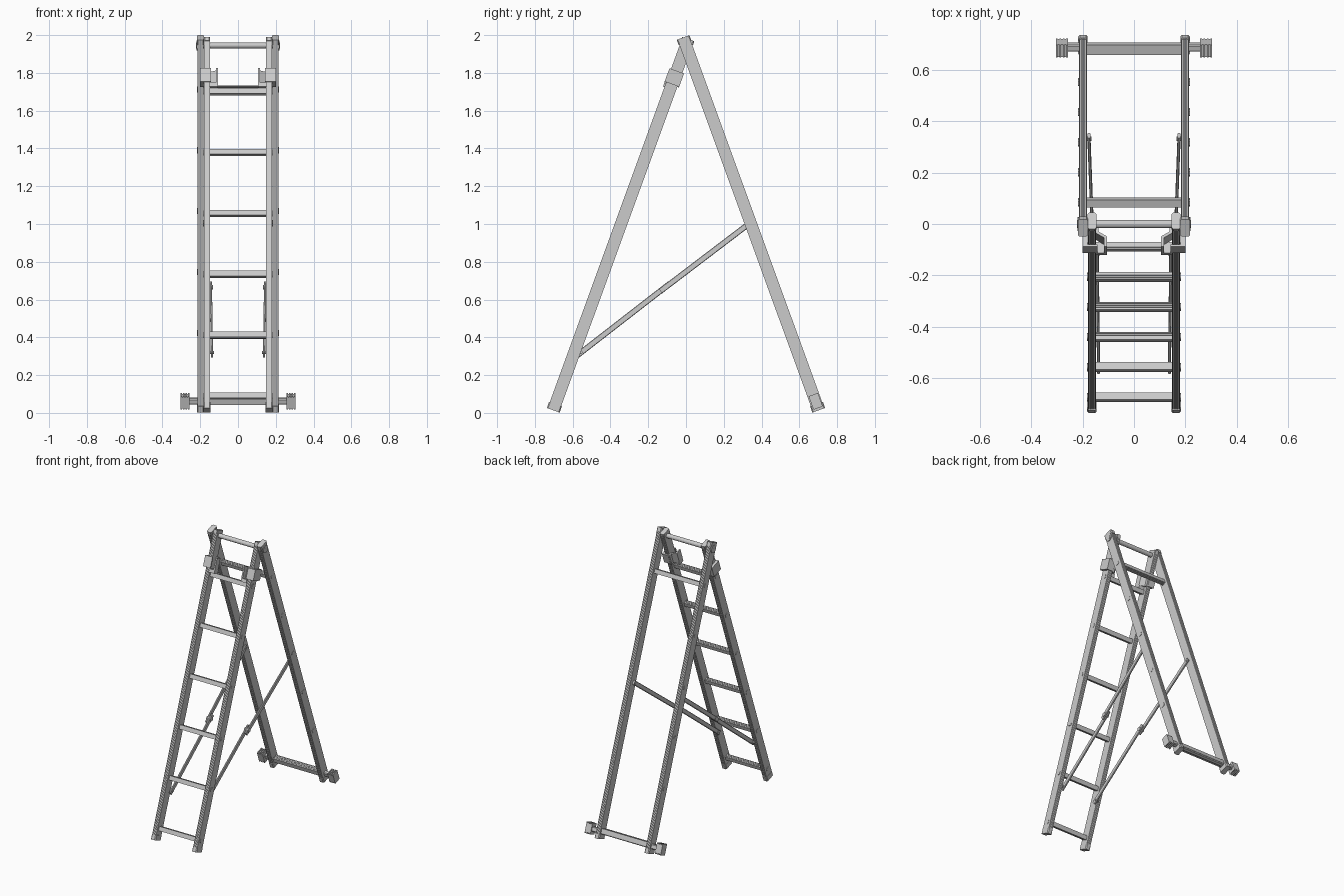
import bpy, bmesh, math
from mathutils import Matrix, Vector

if "Cube" in bpy.data.objects:
    bpy.data.objects.remove(bpy.data.objects["Cube"])

HINGE = Matrix.Translation((0, 0, 1.945))
FRONT = HINGE @ Matrix.Rotation(math.radians(-20), 4, 'X')   # local z runs up the front rails
REAR = HINGE @ Matrix.Rotation(math.radians(20), 4, 'X')     # local z runs up the rear rails


def prism(name, pts, a, b, axis='x', M=Matrix()):
    """Extrude a 2D outline from a to b along an axis, then place it with M."""
    put = {'x': lambda p, t: (t, p[0], p[1]),
           'y': lambda p, t: (p[0], t, p[1]),
           'z': lambda p, t: (p[0], p[1], t)}[axis]
    bm = bmesh.new()
    lo = [bm.verts.new(put(p, a)) for p in pts]
    hi = [bm.verts.new(put(p, b)) for p in pts]
    bm.faces.new(lo)
    bm.faces.new(hi[::-1])
    n = len(pts)
    for i in range(n):
        bm.faces.new((lo[i], hi[i], hi[(i + 1) % n], lo[(i + 1) % n]))
    bmesh.ops.recalc_face_normals(bm, faces=bm.faces)
    me = bpy.data.meshes.new(name)
    bm.to_mesh(me)
    bm.free()
    ob = bpy.data.objects.new(name, me)
    bpy.context.collection.objects.link(ob)
    ob.matrix_world = M
    return ob


def rect(cx, cy, w, h):
    return [(cx - w / 2, cy - h / 2), (cx + w / 2, cy - h / 2),
            (cx + w / 2, cy + h / 2), (cx - w / 2, cy + h / 2)]


def circle(cx, cy, r, n=16):
    return [(cx + r * math.cos(2 * math.pi * i / n), cy + r * math.sin(2 * math.pi * i / n)) for i in range(n)]


def chamfer(cx, cy, w, h, c):
    x, y = w / 2, h / 2
    return [(cx + u, cy + v) for u, v in ((-x + c, -y), (x - c, -y), (x, -y + c), (x, y - c),
                                          (x - c, y), (-x + c, y), (-x, y - c), (-x, -y + c))]


def ribbed(cx, cy, w, h, n=4, depth=0.0025):
    """Rectangle whose two h-facing edges carry n ribs."""
    step = w / (2 * n - 1)
    edge = []
    for i in range(n):
        x = -w / 2 + 2 * i * step
        edge += [(x, -h / 2), (x + step, -h / 2)]
        if i < n - 1:
            edge += [(x + step, -h / 2 + depth), (x + 2 * step, -h / 2 + depth)]
    return [(cx + x, cy + y) for x, y in edge] + [(cx - x, cy - y) for x, y in edge]


def section(tag, M, x, s_top, plugs):
    """Pair of rails with feet, top caps and rung-end plugs."""
    for side, label in ((-1, 'left'), (1, 'right')):
        prism(f'{tag}_rail_{label}', ribbed(side * x, 0, 0.032, 0.064), -2.03, s_top, 'z', M)
        prism(f'{tag}_foot_{label}', chamfer(side * x, 0, 0.037, 0.072, 0.006), -2.055, -2.02, 'z', M)
        for i, s in enumerate(plugs):
            prism(f'{tag}_rung_plug_{label}_{i}', chamfer(0, s, 0.028, 0.028, 0.005),
                  side * (x + 0.01), side * (x + 0.0185), 'x', M)


front_rungs = [-0.26 - 0.343 * k for k in range(6)]
rear_rungs = [-0.247 - 0.343 * k for k in range(5)]
section('front', FRONT, 0.164, 0.03, front_rungs)
section('rear', REAR, 0.199, 0.035, rear_rungs)

# Ribbed rungs
for i, s in enumerate(front_rungs):
    prism(f'front_rung_{i}', ribbed(0, s, 0.03, 0.03), -0.15, 0.15, 'x', FRONT)
prism('rear_top_rung', ribbed(0, rear_rungs[0], 0.03, 0.03), -0.185, 0.185, 'x', REAR)

# Stabiliser bar: ribbed beam with thinner stubs at the ends
prism('stabiliser_beam', ribbed(0, -2.0, 0.04, 0.034), -0.185, 0.185, 'x', REAR)
prism('stabiliser_stub', chamfer(0.004, -2.005, 0.028, 0.034, 0.005), -0.265, 0.265, 'x', REAR)

# Hinge axle
prism('hinge_axle', circle(0, 0, 0.016), -0.222, 0.222, 'x', HINGE)

for side, label in ((-1, 'left'), (1, 'right')):
    prism(f'rear_cap_{label}', chamfer(side * 0.199, 0, 0.038, 0.072, 0.006), 0.015, 0.045, 'z', REAR)
    prism(f'front_cap_{label}', chamfer(side * 0.164, 0, 0.034, 0.068, 0.006), 0.015, 0.036, 'z', FRONT)
    prism(f'hinge_nut_{label}', circle(0, 0, 0.027, 12), side * 0.21, side * 0.221, 'x', HINGE)
    prism(f'stabiliser_end_{label}', ribbed(side * 0.281, -2.005, 0.046, 0.076, 4, 0.007), -0.025, 0.027, 'y', REAR)

    # Guide sleeve around the front rail, open towards the inside
    sleeve = [(0.142, -0.041), (0.2, -0.041), (0.2, 0.041), (0.15, 0.041), (0.15, 0.033),
              (0.181, 0.033), (0.181, -0.033), (0.142, -0.033)]
    prism(f'guide_sleeve_{label}', [(side * u, v) for u, v in sleeve], -0.218, -0.143, 'z', FRONT)
    # Bent hook plate on the inside, with a lip over the top rung
    hook = [(0.149, 0.04), (0.149, 0.015), (0.116, -0.005), (0.116, -0.041), (0.106, -0.041),
            (0.106, 0.001), (0.139, 0.021), (0.139, 0.04)]
    prism(f'hook_plate_{label}', [(side * u, v) for u, v in hook], -0.222, -0.143, 'z', FRONT)
    prism(f'hook_lip_{label}', rect(side * 0.128, -0.017, 0.044, 0.046), -0.246, -0.222, 'z', FRONT)

    # Folding brace: two flat bars lapped at a pinned joint
    def brace(name, p, q):
        p, q = Vector((side * p[0], p[1], p[2])), Vector((side * q[0], q[1], q[2]))
        d = q - p
        z = d.normalized()
        y = z.cross(Vector((1, 0, 0))).normalized()
        x = y.cross(z)
        M = Matrix((x, y, z)).transposed().to_4x4()
        M.translation = p
        prism(name, chamfer(0, 0, 0.012, 0.03, 0.003), 0, d.length, 'z', M)

    brace(f'brace_lower_{label}', (0.138, -0.575, 0.305), (0.144, -0.085, 0.685))
    brace(f'brace_upper_{label}', (0.158, -0.135, 0.645), (0.176, 0.345, 1.01))
    prism(f'brace_joint_{label}', chamfer(-0.11, 0.665, 0.026, 0.026, 0.006), side * 0.133, side * 0.168, 'x')
    prism(f'brace_front_pin_{label}', circle(-0.557, 0.32, 0.009, 10), side * 0.128, side * 0.16, 'x')
    prism(f'brace_rear_pin_{label}', circle(0.332, 1.0, 0.009, 10), side * 0.166, side * 0.2, 'x')
